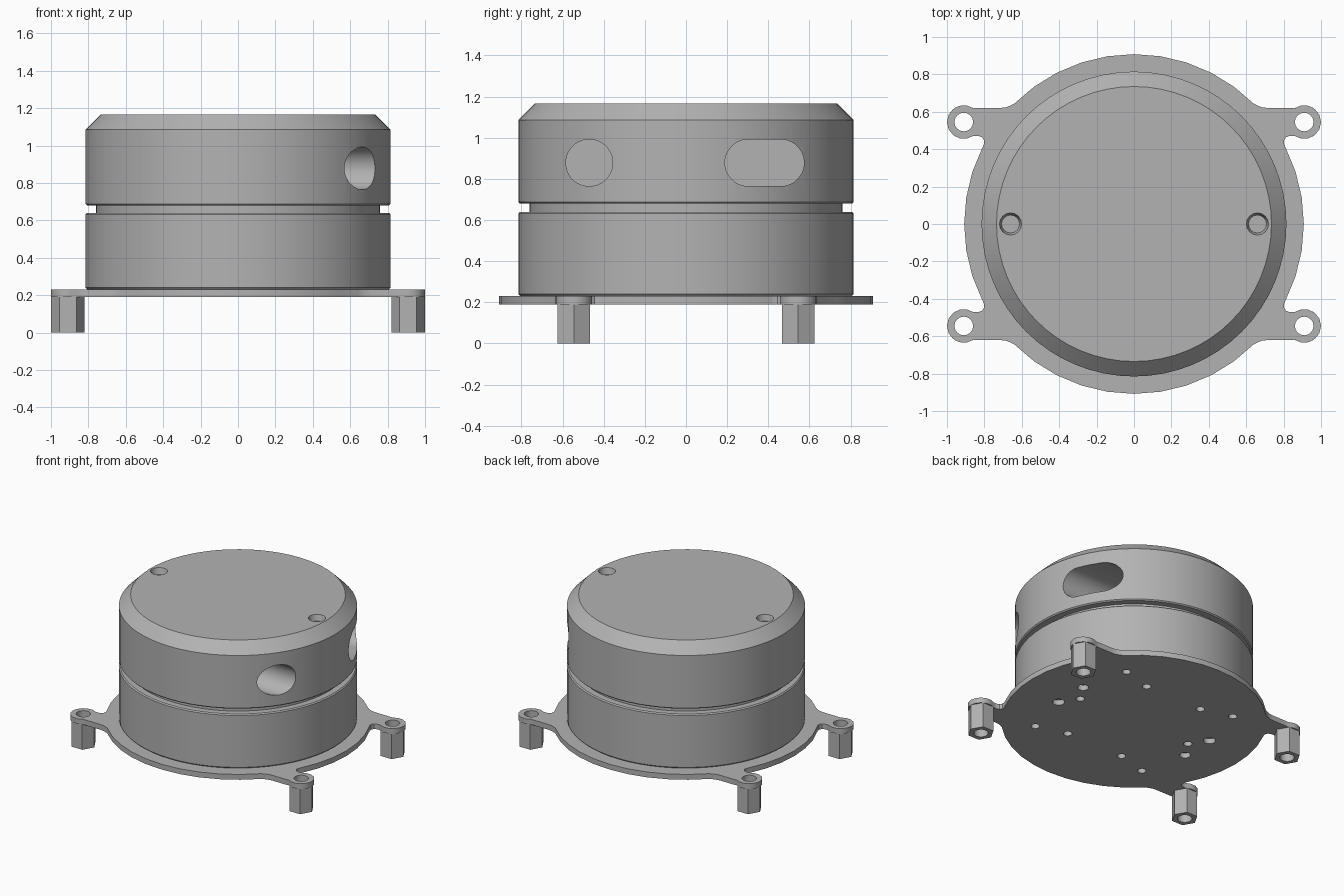
import bpy, bmesh
from math import pi, cos, sin, radians
from mathutils import Matrix

if "Cube" in bpy.data.objects:
    bpy.data.objects.remove(bpy.data.objects["Cube"])

grey = bpy.data.materials.new("plain grey")
grey.use_nodes = True
GREY = (0.45, 0.45, 0.45, 1)
grey.diffuse_color = GREY
grey.node_tree.nodes["Principled BSDF"].inputs["Base Color"].default_value = GREY

LUG_X, LUG_Y, LUG_R = 0.91, 0.545, 0.09
PLATE_LOW, PLATE_TOP = 0.19, 0.23
CORNERS = [(sx, sy) for sx in (1, -1) for sy in (1, -1)]


def finish(name, bm):
    """Turn a bmesh into a named object."""
    bmesh.ops.recalc_face_normals(bm, faces=bm.faces)
    mesh = bpy.data.meshes.new(name)
    bm.to_mesh(mesh)
    bm.free()
    ob = bpy.data.objects.new(name, mesh)
    bpy.context.collection.objects.link(ob)
    mesh.materials.append(grey)
    return ob


def activate(ob):
    bpy.ops.object.select_all(action='DESELECT')
    ob.select_set(True)
    bpy.context.view_layer.objects.active = ob


def post(bm, x, y, low, high, r_low, r_high=None, sides=16):
    """Upright prism or cone between two heights."""
    bmesh.ops.create_cone(bm, cap_ends=True, segments=sides, radius1=r_low,
                          radius2=r_high or r_low, depth=high - low,
                          matrix=Matrix.Translation((x, y, (low + high) / 2)))


def extrude(bm, points, offset):
    """Prism from a closed outline."""
    face = bm.faces.new([bm.verts.new(p) for p in points])
    new = bmesh.ops.extrude_face_region(bm, geom=[face])["geom"]
    verts = [g for g in new if isinstance(g, bmesh.types.BMVert)]
    bmesh.ops.translate(bm, verts=verts, vec=offset)


def cut(ob, bm):
    """Subtract a bmesh of cutters from an object."""
    cutter = finish("cutter", bm)
    cutter.hide_render = True
    mod = ob.modifiers.new("cut", 'BOOLEAN')
    mod.operation, mod.solver, mod.object = 'DIFFERENCE', 'EXACT', cutter
    activate(ob)
    bpy.ops.object.modifier_apply(modifier=mod.name)
    bpy.data.objects.remove(cutter)


def smooth(ob):
    activate(ob)
    bpy.ops.object.shade_smooth_by_angle(angle=radians(28))


# Round housing: two drums with a groove between and a chamfered lid
R = 0.815
profile = [(0, PLATE_TOP), (R - .01, PLATE_TOP), (R, .24), (R, .632), (R - .008, .64),
           (.76, .64), (.76, .68), (R - .008, .68), (R, .688), (R, 1.085),
           (.735, 1.165), (0, 1.165)]
bm = bmesh.new()
verts = [bm.verts.new((r, 0, z)) for r, z in profile]
edges = [bm.edges.new(pair) for pair in zip(verts, verts[1:])]
bmesh.ops.spin(bm, geom=verts + edges, cent=(0, 0, 0), axis=(0, 0, 1),
               angle=2 * pi, steps=64, use_merge=True)
bmesh.ops.remove_doubles(bm, verts=bm.verts, dist=1e-4)
bmesh.ops.dissolve_limit(bm, angle_limit=radians(1), verts=bm.verts, edges=bm.edges)
housing = finish("housing", bm)

# Side ports: a round one and a long slot, both sunk along x
bm = bmesh.new()
for y_low, y_high in ((-.47, -.47), (.303, .46)):
    outline = []
    for i in range(32):
        a = (i + .5) * pi / 16
        y = y_high if cos(a) > 0 else y_low
        outline.append((.1, y + .114 * cos(a), .878 + .114 * sin(a)))
    extrude(bm, outline, (1, 0, 0))
cut(housing, bm)

# Lid screw recesses
bm = bmesh.new()
for x in (-.66, .66):
    post(bm, x, 0, 1.12, 1.175, .048, .062)
cut(housing, bm)
smooth(housing)

# Base plate: one quarter outline with its lug, mirrored round
quarter = [(.908 * cos(radians(a)), .908 * sin(radians(a))) for a in range(0, 28, 9)]
quarter += [(.803, .425), (.801, .445), (.812, .463), (.83, .471)]
quarter += [(LUG_X + LUG_R * cos(radians(a)), LUG_Y + LUG_R * sin(radians(a)))
            for a in range(-125, 126, 25)]
quarter += [(.83, .62), (.72, .62), (.685, .624), (.662, .633)]
quarter += [(.908 * cos(radians(a)), .908 * sin(radians(a))) for a in range(45, 91, 9)]
outline = []
for sx, sy in ((1, 1), (-1, 1), (-1, -1), (1, -1)):
    part = quarter if sx * sy > 0 else quarter[::-1]
    outline += [(x * sx, y * sy, PLATE_LOW) for x, y in part[:-1]]
bm = bmesh.new()
extrude(bm, outline, (0, 0, PLATE_TOP - PLATE_LOW))
plate = finish("base_plate", bm)

# Plate holes: lug bores and the underside fixing pattern
bm = bmesh.new()
holes = [(.475, .485, .03), (.475, -.485, .03), (.24, .42, .03), (.24, -.42, .03),
         (.48, 0, .03), (.565, .13, .038), (.565, -.13, .042)]
for s in (1, -1):
    for x, y, r in holes:
        post(bm, s * x, s * y, .1, .3, r)
for sx, sy in CORNERS:
    post(bm, sx * LUG_X, sy * LUG_Y, .1, .3, .05)
cut(plate, bm)
smooth(plate)

# Hexagonal standoffs with a bore
for sx, sy in CORNERS:
    side = "left" if sx > 0 else "right"
    end = "back" if sy > 0 else "front"
    bm = bmesh.new()
    post(bm, 0, 0, 0, PLATE_LOW, .0905, sides=6)
    bmesh.ops.rotate(bm, verts=bm.verts, matrix=Matrix.Rotation(pi / 6, 3, 'Z'))
    # Put two corners on the x axis
    if max(v.co.x for v in bm.verts) < .09:
        bmesh.ops.rotate(bm, verts=bm.verts, matrix=Matrix.Rotation(pi / 6, 3, 'Z'))
    bmesh.ops.translate(bm, verts=bm.verts, vec=(sx * LUG_X, sy * LUG_Y, 0))
    standoff = finish(f"{end}_{side}_standoff", bm)
    bm = bmesh.new()
    post(bm, sx * LUG_X, sy * LUG_Y, -.1, .3, .05)
    cut(standoff, bm)
    smooth(standoff)
